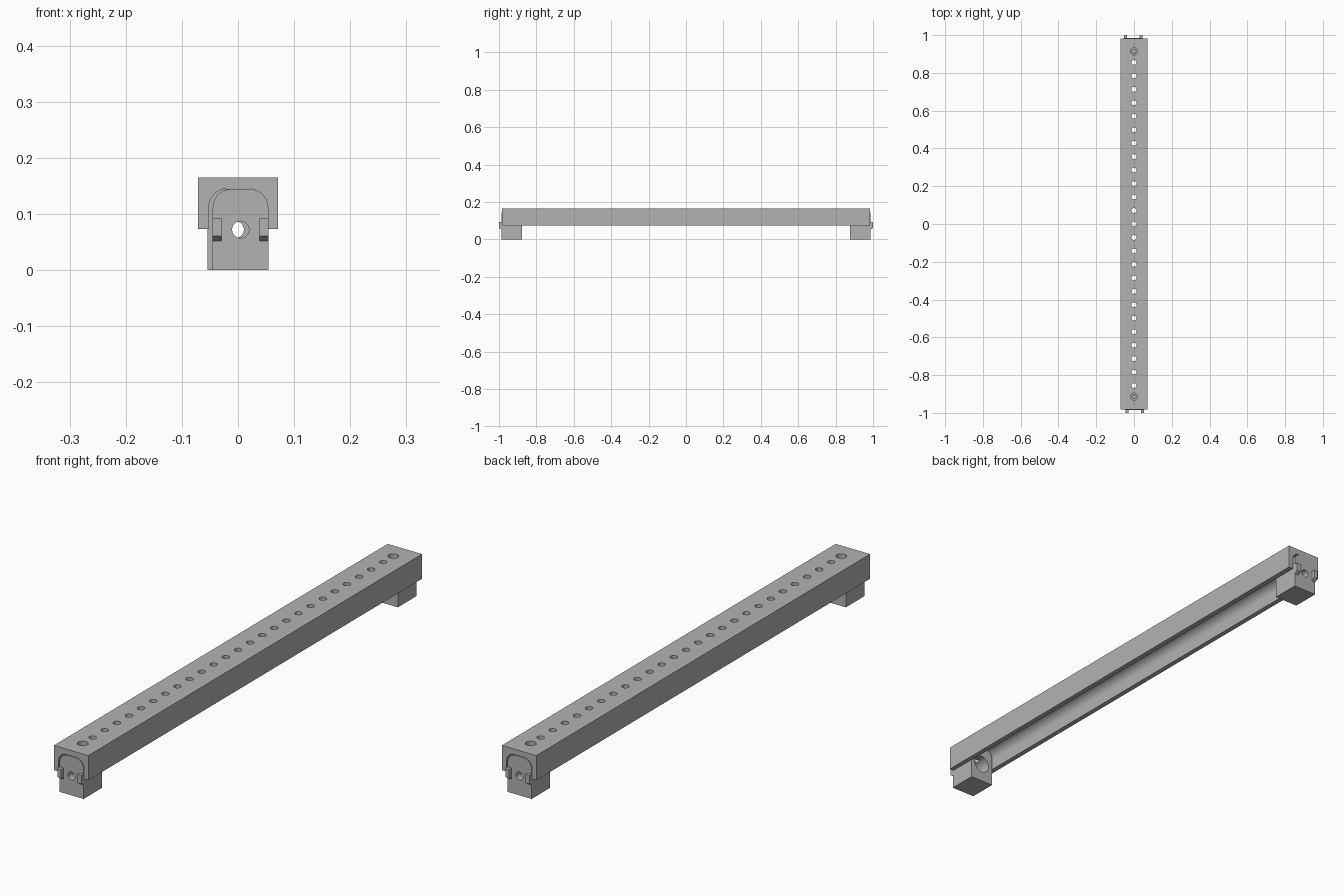
import bpy, bmesh, math
from mathutils import Matrix, Vector

cube = bpy.data.objects.get("Cube")
if cube:
    bpy.data.objects.remove(cube, do_unlink=True)

grey = bpy.data.materials.new("plain grey")
grey.use_nodes = True
GREY = (0.45, 0.45, 0.45, 1)
grey.diffuse_color = GREY
grey.node_tree.nodes["Principled BSDF"].inputs["Base Color"].default_value = GREY


def make(name, bm):
    bmesh.ops.recalc_face_normals(bm, faces=bm.faces[:])
    mesh = bpy.data.meshes.new(name)
    bm.to_mesh(mesh)
    bm.free()
    mesh.materials.append(grey)
    ob = bpy.data.objects.new(name, mesh)
    bpy.context.collection.objects.link(ob)
    return ob


def extrude(name, points, direction):
    """Extrude a closed outline of 3D points along a direction."""
    bm = bmesh.new()
    face = bm.faces.new([bm.verts.new(p) for p in points])
    new = bmesh.ops.extrude_face_region(bm, geom=[face])["geom"]
    moved = [v for v in new if isinstance(v, bmesh.types.BMVert)]
    bmesh.ops.translate(bm, verts=moved, vec=Vector(direction))
    return make(name, bm)


def arch(x0, x1, z0, z1, r, y):
    """Rectangle outline whose two upper corners are rounded."""
    pts = [(x0, y, z0), (x1, y, z0)]
    for cx, start in ((x1 - r, 0), (x0 + r, 90)):
        for i in range(13):
            a = math.radians(start + 7.5 * i)
            pts.append((cx + r * math.cos(a), y, z1 - r + r * math.sin(a)))
    return pts


def drills(name, specs, depth, axis):
    """Cylinders in one mesh; specs hold (centre, radius)."""
    bm = bmesh.new()
    for centre, radius in specs:
        m = Matrix.Translation(centre)
        if axis == "Y":
            m = m @ Matrix.Rotation(math.pi / 2, 4, "X")
        bmesh.ops.create_cone(bm, cap_ends=True, segments=32, radius1=radius,
                              radius2=radius, depth=depth, matrix=m)
    ob = make(name, bm)
    ob.hide_render = True
    return ob


def cut(target, cutter):
    mod = target.modifiers.new("cut", "BOOLEAN")
    mod.operation, mod.solver, mod.object = "DIFFERENCE", "EXACT", cutter
    select(target)
    bpy.ops.object.modifier_apply(modifier=mod.name)
    bpy.data.objects.remove(cutter, do_unlink=True)


def select(ob):
    bpy.ops.object.select_all(action="DESELECT")
    ob.select_set(True)
    bpy.context.view_layer.objects.active = ob


def smooth(ob):
    select(ob)
    bpy.ops.object.shade_smooth_by_angle(angle=math.radians(30))


# Long beam, open underneath, with a rounded inner channel
END = 0.983
BOTTOM, TOP, HALF = 0.073, 0.165, 0.071
beam = extrude("beam", [(-HALF, -END, BOTTOM), (HALF, -END, BOTTOM),
                        (HALF, -END, TOP), (-HALF, -END, TOP)], (0, 2 * END, 0))
channel = extrude("channel_cutter", arch(-0.052, 0.052, 0.03, 0.145, 0.033, -1.1),
                  (0, 2.2, 0))
cut(beam, channel)

# Row of small holes and a wider screw hole at each end
PITCH, SCREW = 0.0713, 0.914
holes = [((0, i * PITCH, TOP), 0.013) for i in range(-12, 13)]
holes += [((0, s * SCREW, TOP), 0.0185) for s in (-1, 1)]
cut(beam, drills("hole_cutter", holes, 0.1, "Z"))
smooth(beam)


# End block with an inner bore, an outlet and two hooks
def end_block(side, turn):
    cx, face, axis_z = 0.0045, -0.986, 0.072
    block = extrude(side + "_end_block",
                    arch(cx - 0.0495, cx + 0.0495, 0, 0.1442, 0.033, face),
                    (0, 0.109, 0))
    cut(block, drills("outlet_cutter", [((cx, face, axis_z), 0.015)], 0.1, "Y"))
    cut(block, drills("bore_cutter", [((cx, -0.91, axis_z), 0.033)], 0.1, "Y"))
    cut(block, drills("screw_cutter", [((0, -SCREW, 0.13), 0.01)], 0.08, "Z"))
    smooth(block)
    parts = [block]
    for label, x in (("right", cx - 0.0495), ("left", cx + 0.0335)):
        outline = [(x, face + 0.003, 0.052), (x, face, 0.052), (x, -1, 0.061),
                   (x, -1, 0.093), (x, face + 0.003, 0.093)]
        parts.append(extrude(f"{side}_{label}_hook", outline, (0.016, 0, 0)))
    for ob in parts:
        ob.data.transform(Matrix.Rotation(turn, 4, "Z"))


end_block("front", 0)
end_block("back", math.pi)
